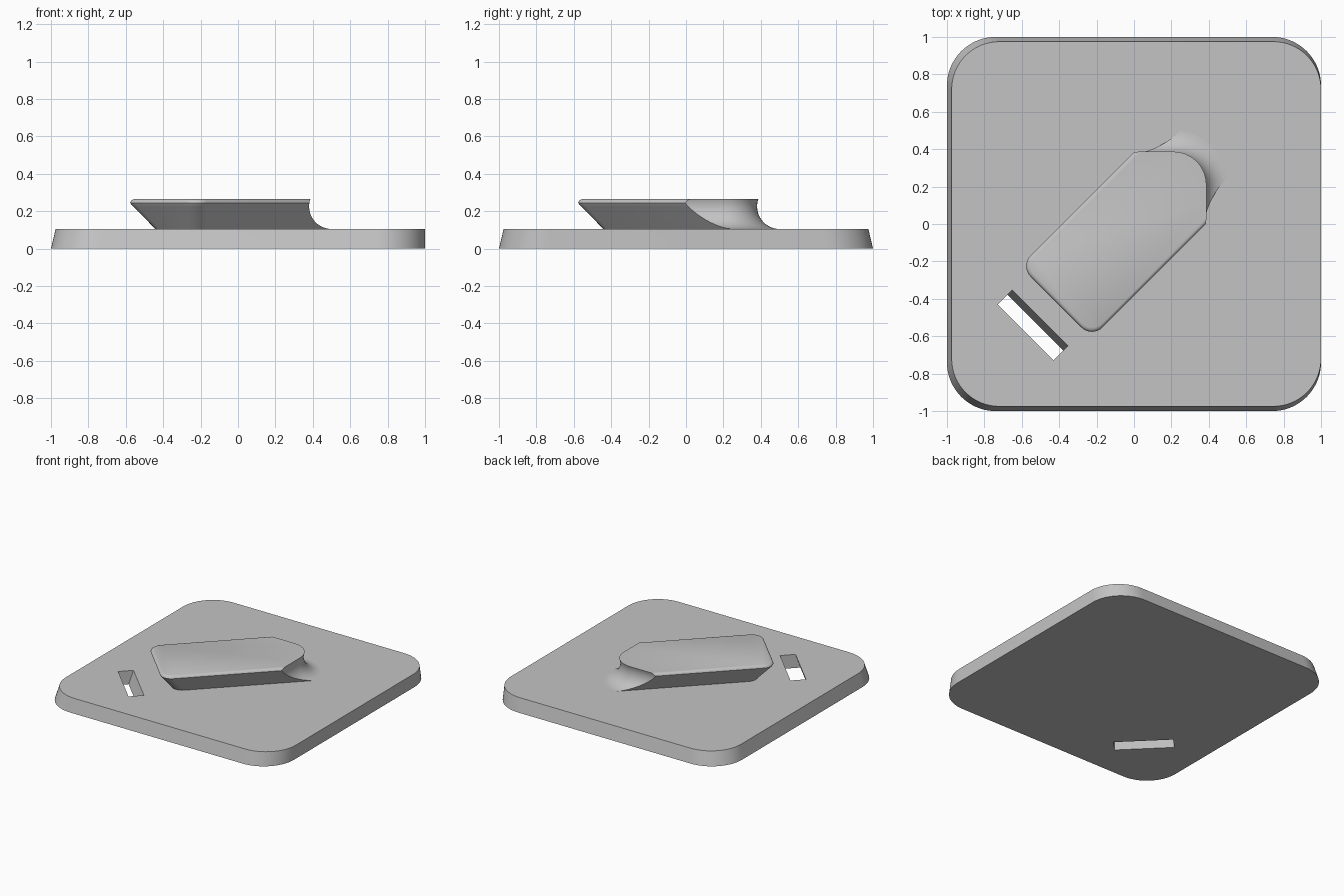
import bpy, bmesh
from math import cos, sin, pi, sqrt, radians

cube = bpy.data.objects.get("Cube")
if cube:
    bpy.data.objects.remove(cube)

grey = bpy.data.materials.new("plain_grey")
grey.use_nodes = True
COLOR = (0.55, 0.55, 0.55, 1)
grey.diffuse_color = COLOR
grey.node_tree.nodes["Principled BSDF"].inputs["Base Color"].default_value = COLOR

BASE_TOP = 0.105
S = sqrt(0.5)


def diagonal(u, v, z):
    """Point in the frame whose u axis runs along the base diagonal."""
    return ((u - v) * S, (u + v) * S, z)


def arc(cx, cy, r, start, steps):
    return [(cx + r * cos(start + pi / 2 * i / steps),
             cy + r * sin(start + pi / 2 * i / steps)) for i in range(steps + 1)]


def loft(name, rings):
    """Closed solid through rings of equal point count, bottom to top."""
    bm = bmesh.new()
    loops = [[bm.verts.new(p) for p in ring] for ring in rings]
    n = len(loops[0])
    bm.faces.new(loops[0][::-1])
    bm.faces.new(loops[-1])
    for low, high in zip(loops, loops[1:]):
        for i in range(n):
            j = (i + 1) % n
            bm.faces.new((low[i], low[j], high[j], high[i]))
    bmesh.ops.recalc_face_normals(bm, faces=bm.faces)
    mesh = bpy.data.meshes.new(name)
    bm.to_mesh(mesh)
    bm.free()
    mesh.materials.append(grey)
    obj = bpy.data.objects.new(name, mesh)
    bpy.context.collection.objects.link(obj)
    return obj


def smooth(obj):
    bpy.ops.object.select_all(action="DESELECT")
    obj.select_set(True)
    bpy.context.view_layer.objects.active = obj
    bpy.ops.object.shade_smooth_by_angle(angle=radians(30))


# Base plate: rounded square, drafted on every side but +x
def plate_ring(x0, x1, y, r, z):
    pts = (arc(x1 - r, y - r, r, 0, 16) + arc(x0 + r, y - r, r, pi / 2, 16)
           + arc(x0 + r, r - y, r, pi, 16) + arc(x1 - r, r - y, r, 3 * pi / 2, 16))
    return [(px, py, z) for px, py in pts]


base = loft("base_plate", [plate_ring(-1, 1, 1, 0.26, 0),
                           plate_ring(-0.975, 1, 0.975, 0.255, BASE_TOP)])


# Slanted slot through the plate
def slot_ring(z):
    mid = -0.8 + 0.035 * (z / BASE_TOP)
    return [diagonal(mid + a * 0.055, b * 0.211, z)
            for a, b in ((-1, -1), (1, -1), (1, 1), (-1, 1))]


cutter = loft("slot_cutter", [slot_ring(-0.05), slot_ring(0.155)])
cutter.hide_render = True
cut = base.modifiers.new("slot", "BOOLEAN")
cut.operation = "DIFFERENCE"
cut.solver = "EXACT"
cut.object = cutter
bpy.context.view_layer.objects.active = base
bpy.ops.object.modifier_apply(modifier=cut.name)
bpy.data.objects.remove(cutter)
smooth(base)


# Raised block: undercut sides, rounded rim, concave flare at the tip
FLARE = 0.12
FLARE_Z = BASE_TOP + FLARE


def block_ring(z, inset):
    w = 0.272 - inset
    back = -0.59 + inset
    r = 0.08
    x = 0.5 - sqrt(max(FLARE ** 2 - (z - FLARE_Z) ** 2, 0))
    tip_r = x - 0.21

    def tip(v):
        if abs(v) < tip_r * S:
            return 0.21 / S + sqrt(tip_r ** 2 - v * v)
        return x / S - abs(v)

    pts = arc(back + r, w - r, r, pi / 2, 8) + arc(back + r, r - w, r, pi, 8)
    pts += [(tip(w * k / 16), w * k / 16) for k in range(-16, 17)]
    return [diagonal(u, v, z) for u, v in pts]


levels = []
for i in range(11):
    z = FLARE_Z - FLARE * cos(pi / 2 * i / 10)
    levels.append((z, 0.095 - 0.09 * (z - BASE_TOP) / 0.13))
levels += [(0.235, 0.005), (0.245, 0), (0.255, 0.003), (0.261, 0.008), (0.265, 0.017)]
smooth(loft("raised_block", [block_ring(z, inset) for z, inset in levels]))
